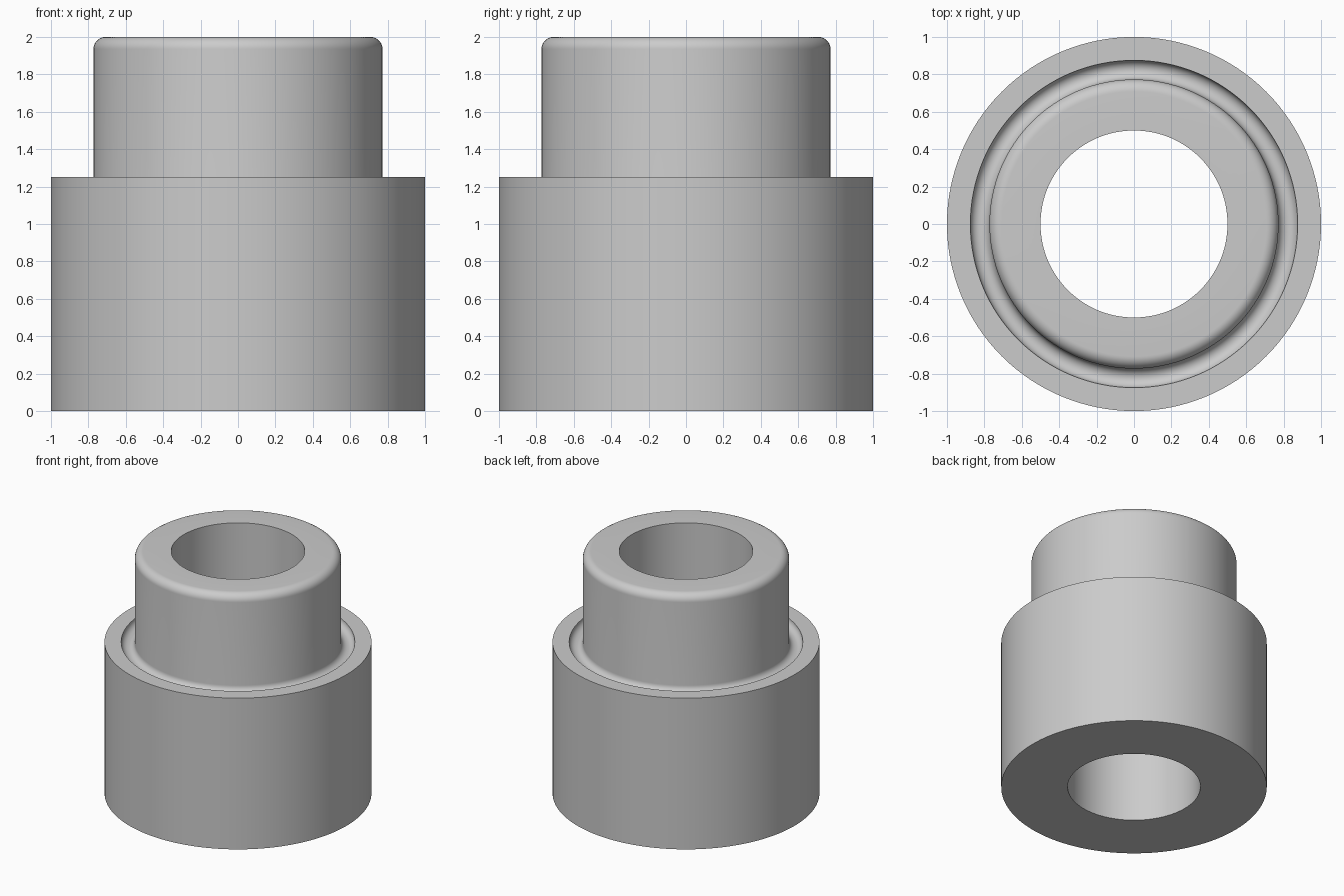
import bpy, bmesh, math

cube = bpy.data.objects.get("Cube")
if cube:
    bpy.data.objects.remove(cube, do_unlink=True)

SEGMENTS = 128
BORE, BODY, NECK, GROOVE = 0.5, 1.0, 0.773, 0.875
SHOULDER, TOP, ROUND = 1.25, 2.0, 0.065


def arc(cx, cz, radius, start, end, steps):
    """Profile points along an arc, angles in degrees."""
    angles = [math.radians(start + (end - start) * i / steps) for i in range(steps + 1)]
    return [(cx + radius * math.cos(a), cz + radius * math.sin(a)) for a in angles]


def lathe(name, profile, material):
    """Revolve a closed (radius, height) profile around z."""
    bm = bmesh.new()
    rings = []
    for r, z in profile:
        turns = [2 * math.pi * i / SEGMENTS for i in range(SEGMENTS)]
        rings.append([bm.verts.new((r * math.cos(a), r * math.sin(a), z)) for a in turns])
    for k, ring in enumerate(rings):
        above = rings[(k + 1) % len(rings)]
        for i in range(SEGMENTS):
            j = (i + 1) % SEGMENTS
            bm.faces.new((ring[i], ring[j], above[j], above[i]))
    bmesh.ops.recalc_face_normals(bm, faces=bm.faces)
    mesh = bpy.data.meshes.new(name)
    bm.to_mesh(mesh)
    bm.free()
    mesh.materials.append(material)
    obj = bpy.data.objects.new(name, mesh)
    bpy.context.collection.objects.link(obj)
    return obj


# Plain grey metal
grey = bpy.data.materials.new("light_grey")
grey.use_nodes = True
colour = (0.6, 0.6, 0.6, 1.0)
grey.diffuse_color = colour
grey.node_tree.nodes["Principled BSDF"].inputs["Base Color"].default_value = colour

# Body, rounded relief groove, neck with rounded rim, straight bore
groove_radius = (GROOVE - NECK) / 2
profile = [(BORE, 0), (BODY, 0), (BODY, SHOULDER)]
profile += arc(NECK + groove_radius, SHOULDER, groove_radius, 0, -180, 16)
profile += arc(NECK - ROUND, TOP - ROUND, ROUND, 0, 90, 10)
profile += [(BORE, TOP)]
bushing = lathe("stepped_bushing", profile, grey)

bpy.ops.object.select_all(action="DESELECT")
bushing.select_set(True)
bpy.context.view_layer.objects.active = bushing
bpy.ops.object.shade_smooth_by_angle(angle=math.radians(30))
